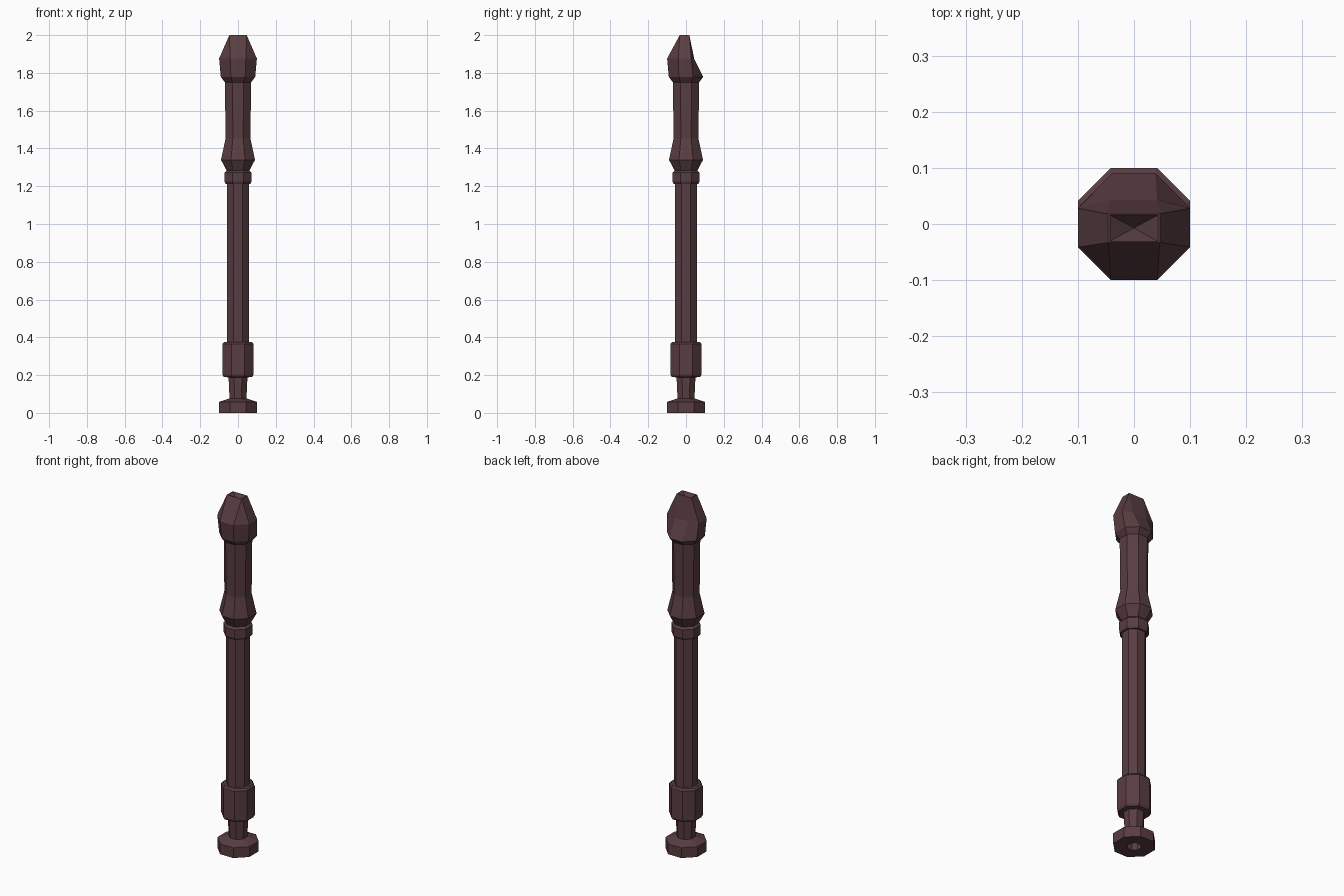
import bpy, bmesh, math

cube = bpy.data.objects.get("Cube")
if cube:
    bpy.data.objects.remove(cube)

SIDES = 8

wood = bpy.data.materials.new("dark_reddish_wood")
wood.use_nodes = True
colour = (0.1, 0.047, 0.053, 1)
wood.diffuse_color = colour
wood.node_tree.nodes["Principled BSDF"].inputs["Base Color"].default_value = colour


def ring(bm, r, z):
    """Octagon with flat sides at distance r from the axis."""
    big = r / math.cos(math.pi / SIDES)
    angles = [(i + 0.5) * 2 * math.pi / SIDES for i in range(SIDES)]
    return [bm.verts.new((big * math.cos(a), big * math.sin(a), z)) for a in angles]


def bridge(bm, low, high):
    n = len(low)
    for i in range(n):
        j = (i + 1) % n
        bm.faces.new((low[i], low[j], high[j], high[i]))


def loft(bm, profile):
    rings = [ring(bm, r, z) for r, z in profile]
    for low, high in zip(rings, rings[1:]):
        bridge(bm, low, high)
    return rings


def finish(bm, name):
    bmesh.ops.remove_doubles(bm, verts=bm.verts, dist=0.0002)
    bmesh.ops.recalc_face_normals(bm, faces=bm.faces)
    mesh = bpy.data.meshes.new(name)
    bm.to_mesh(mesh)
    bm.free()
    mesh.materials.append(wood)
    obj = bpy.data.objects.new(name, mesh)
    bpy.context.collection.objects.link(obj)


def turned_part(name, profile):
    bm = bmesh.new()
    rings = loft(bm, profile)
    bm.faces.new(rings[0])
    bm.faces.new(rings[-1])
    finish(bm, name)


# Flared foot with a blind bore, and the slim neck above it
turned_part("foot", [(0.034, 0.1), (0.034, 0), (0.1, 0), (0.1, 0.058),
                     (0.045, 0.077), (0.05, 0.19), (0.05, 0.21)])

# Thick collar, long shaft and joint ring
turned_part("lower_collar", [(0.05, 0.188), (0.075, 0.19), (0.081, 0.202),
                             (0.081, 0.366), (0.073, 0.376), (0.05, 0.376)])
turned_part("shaft", [(0.057, 0.37), (0.057, 1.22)])
turned_part("joint_ring", [(0.056, 1.213), (0.065, 1.213), (0.071, 1.224),
                           (0.071, 1.272), (0.06, 1.283), (0.05, 1.283)])

# Head joint with the beak cut away at the back
bm = bmesh.new()
rings = loft(bm, [(0.057, 1.28), (0.062, 1.285), (0.09, 1.34), (0.066, 1.452),
                  (0.069, 1.75), (0.091, 1.778), (0.1, 1.876)])
bm.faces.new(rings[0])
shoulder = rings[-1]
for v in shoulder:
    if v.co.y > 0.06:
        v.co.y = 0.043
    elif v.co.y > 0:
        v.co.y = 0.028

# Blowing end: the octagon closes to a rectangle with a hollow in it
def end_corners(half_x, back, front, z):
    return [bm.verts.new((math.copysign(half_x, v.co.x),
                          back if v.co.y > 0 else front, z)) for v in shoulder]

rim = end_corners(0.046, 0.018, -0.033, 2.0)
lip = end_corners(0.043, 0.016, -0.031, 2.0)
bridge(bm, shoulder, rim)
bridge(bm, rim, lip)
hollow = bm.verts.new((0, -0.007, 1.965))
bmesh.ops.remove_doubles(bm, verts=rim + lip, dist=0.0002)
corners = sorted((v for v in bm.verts if v.co.z > 1.99 and abs(v.co.x) < 0.0445),
                 key=lambda v: math.atan2(v.co.y + 0.007, v.co.x))
for i, v in enumerate(corners):
    bm.faces.new((v, corners[(i + 1) % len(corners)], hollow))
finish(bm, "head_joint")
